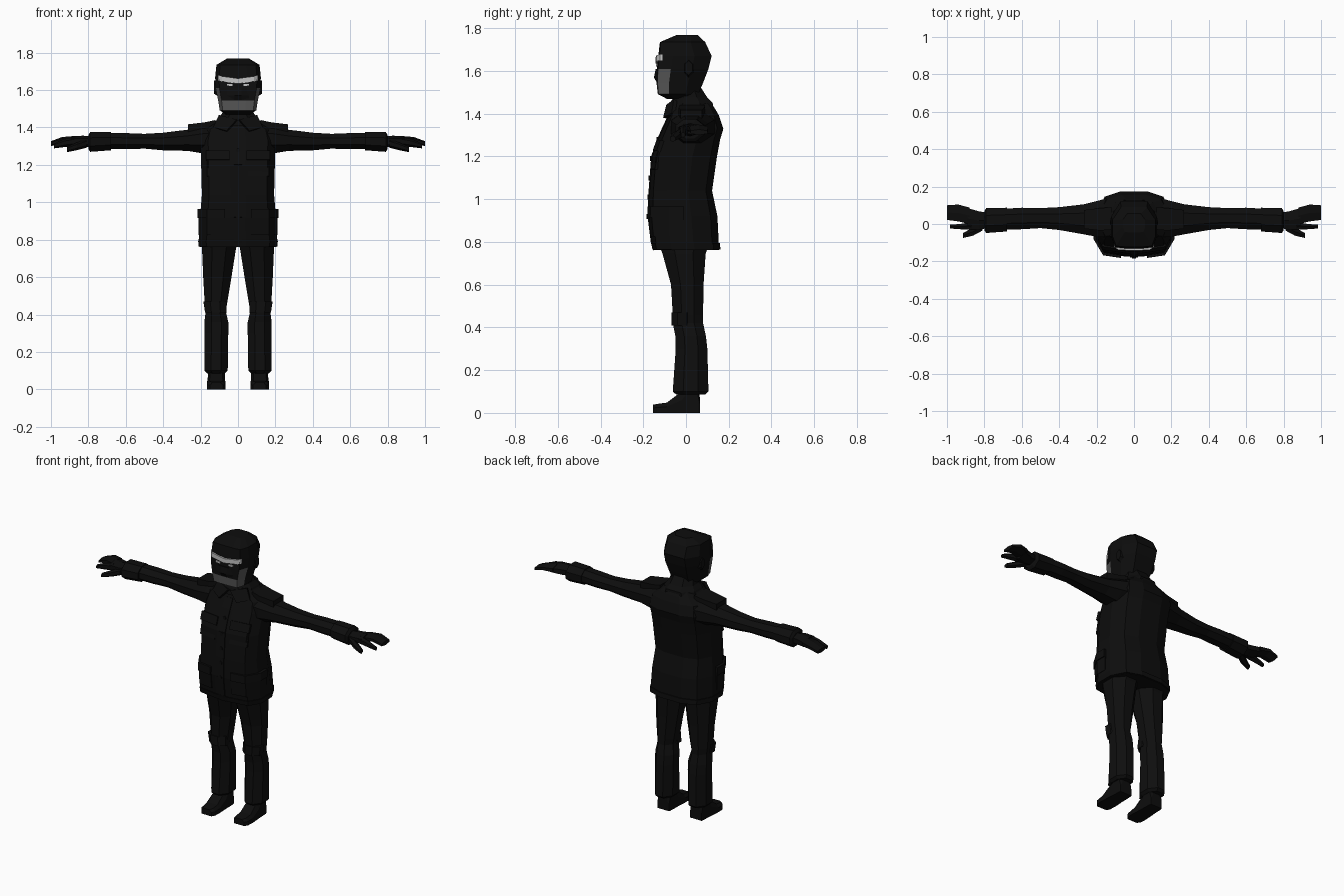
import bpy, math
from mathutils import Vector

if "Cube" in bpy.data.objects:
    bpy.data.objects.remove(bpy.data.objects["Cube"])


def material(name, r, g, b):
    m = bpy.data.materials.new(name)
    m.diffuse_color = (r, g, b, 1)
    m.use_nodes = True
    m.node_tree.nodes["Principled BSDF"].inputs["Base Color"].default_value = m.diffuse_color
    return m


BLACK = material("black cloth", 0.004, 0.004, 0.004)
TROUSER = material("black trouser", 0.0045, 0.0045, 0.0045)
GREY = material("mask grey", 0.1, 0.1, 0.1)
WHITE = material("goggle white", 0.55, 0.55, 0.55)


def loft(name, rings, mats, mirror=False, rule=None):
    """Skin a list of equal-length rings and cap both ends."""
    n = len(rings[0])
    verts = [p for r in rings for p in r]
    faces = [list(range(n))[::-1], list(range(len(verts) - n, len(verts)))]
    for i in range(len(rings) - 1):
        for j in range(n):
            k = (j + 1) % n
            faces.append([i * n + j, i * n + k, (i + 1) * n + k, (i + 1) * n + j])
    me = bpy.data.meshes.new(name)
    me.from_pydata(verts, [], faces)
    for m in mats:
        me.materials.append(m)
    if rule:
        for p in me.polygons:
            p.material_index = rule(p.center)
    ob = bpy.data.objects.new(name, me)
    bpy.context.collection.objects.link(ob)
    bpy.context.view_layer.objects.active = ob
    bpy.ops.object.mode_set(mode='EDIT')
    bpy.ops.mesh.select_all(action='SELECT')
    bpy.ops.mesh.normals_make_consistent(inside=False)
    bpy.ops.object.mode_set(mode='OBJECT')
    if mirror:
        ob.modifiers.new("mirror", 'MIRROR').merge_threshold = 0.0001
    return ob


def oval(a0, a1, b0, b1, n=8):
    """Flat-sided polygon filling a rectangle, as (a, b) pairs."""
    s = 1 / math.cos(math.pi / n)
    out = []
    for i in range(n):
        t = 2 * math.pi * (i + 0.5) / n
        out.append(((a0 + a1) / 2 + (a1 - a0) / 2 * s * math.cos(t),
                    (b0 + b1) / 2 + (b1 - b0) / 2 * s * math.sin(t)))
    return out


def along_x(x, y0, y1, z0, z1, n=8):
    return [(x, a, b) for a, b in oval(y0, y1, z0, z1, n)]


def along_z(z, x0, x1, y0, y1, n=8):
    return [(a, b, z) for a, b in oval(x0, x1, y0, y1, n)]


def section(half, z, w, yf, yb):
    """Symmetric body section; half lists (width share, depth share)."""
    side = [(w * u, yf + (yb - yf) * t, z) for u, t in half]
    return side + [(-x, y, z) for x, y, z in reversed(side)]


def plate(name, corners, thick, mat, mirror=False):
    """Thin plate from corner points, thickened towards the front."""
    back = [Vector(c) for c in corners]
    nrm = (back[1] - back[0]).cross(back[2] - back[0]).normalized()
    if nrm.y > 0:
        nrm = -nrm
    return loft(name, [[tuple(p - nrm * 0.01) for p in back],
                       [tuple(p + nrm * thick) for p in back]], [mat], mirror)


# Jacket body
BODY = [(0.2, 0), (0.8, 0.06), (1, 0.28), (1, 0.62), (0.78, 0.9), (0.35, 1)]
TORSO = [(0.762, .205, -.15, .155), (0.80, .21, -.16, .153), (0.92, .203, -.175, .147),
         (1.04, .193, -.17, .122), (1.20, .197, -.158, .145), (1.28, .198, -.13, .16),
         (1.33, .20, -.108, .175), (1.39, .185, -.08, .155), (1.425, .13, -.068, .135),
         (1.46, .085, -.06, .11)]
loft("jacket_body", [section(BODY, *r) for r in TORSO], [BLACK])
loft("jacket_hem", [section(BODY, z, w, f, b) for z, w, f, b in
                    [(.765, .211, -.157, .161), (.795, .213, -.163, .159)]], [BLACK])


def front(z):
    """Front depth of the jacket at a height."""
    for a, b in zip(TORSO, TORSO[1:]):
        if a[0] <= z <= b[0]:
            return a[2] + (b[2] - a[2]) * (z - a[0]) / (b[0] - a[0])
    return TORSO[-1][2]


# Collar and neck
NECK = [(0.5, 0), (1, 0.3), (1, 0.7), (0.5, 1)]
loft("collar", [section(NECK, *r) for r in [(1.41, .125, -.085, .13), (1.45, .105, -.075, .125),
                                            (1.475, .085, -.06, .10), (1.53, .07, -.05, .065)]], [BLACK])
plate("collar_flap", [(.005, -.085, 1.44), (.10, -.05, 1.465), (.13, -.06, 1.40), (.06, -.10, 1.38)],
      .008, BLACK, True)

# Placket, buttons, pockets
for i, (a, b) in enumerate(zip(TORSO[:7], TORSO[1:8])):
    plate("placket_%d" % i, [(-.022, a[2], a[0]), (.022, a[2], a[0]),
                             (.022, b[2], b[0]), (-.022, b[2], b[0])], .005, BLACK)
for i in range(5):
    z = 0.92 + i * 0.09
    loft("button_%d" % i, [[(x, front(z) - d, zz) for x, zz in oval(-.01, .01, z - .01, z + .01, 6)]
                           for d in (0, .009)], [BLACK])
for name, x0, x1, z0, z1, d in [("chest_pocket", .05, .165, 1.14, 1.26, .004),
                                ("chest_pocket_flap", .045, .17, 1.225, 1.275, .009)]:
    plate(name, [(x0, front(z0) + .002, z0), (x1, front(z0) + .02, z0),
                 (x1, front(z1) + .02, z1), (x0, front(z1) + .002, z1)], d, BLACK, True)
for name, z0, z1, g in [("hip_pocket", .825, .95, .006), ("hip_pocket_flap", .915, .965, .012)]:
    loft(name, [[(.07, front(z) - g * .6, z), (.165, front(z) + .014 - g * .6, z),
                 (.205 + g, -.08, z), (.205 + g, -.01, z), (.15, -.02, z), (.07, -.10, z)]
                for z in (z0, z1)], [BLACK], True)

# Sleeves, shoulder straps and cuffs
loft("sleeve", [along_x(*r) for r in [(.10, -.07, .15, 1.26, 1.42), (.19, -.07, .125, 1.262, 1.41),
                                      (.27, -.055, .105, 1.275, 1.388), (.40, -.032, .09, 1.278, 1.372),
                                      (.50, -.022, .085, 1.287, 1.366), (.60, -.028, .087, 1.284, 1.37),
                                      (.72, -.03, .08, 1.285, 1.372)]], [BLACK], True)
loft("shoulder_strap", [along_x(.12, -.03, .09, 1.405, 1.44, 4), along_x(.18, -.035, .085, 1.395, 1.427, 4),
                        along_x(.268, -.025, .075, 1.375, 1.417, 4)], [BLACK], True)
loft("cuff", [along_x(.68, -.04, .087, 1.278, 1.376), along_x(.79, -.048, .085, 1.27, 1.376),
              along_x(.80, -.035, .07, 1.285, 1.36)], [BLACK], True)

# Gloves
loft("palm", [along_x(.78, -.02, .06, 1.30, 1.35, 6), along_x(.83, -.032, .068, 1.298, 1.352, 6),
              along_x(.89, -.026, .085, 1.305, 1.35, 6)], [BLACK], True)
loft("fingers", [along_x(.88, .0, .088, 1.31, 1.35, 6), along_x(.94, .014, .104, 1.317, 1.347, 6),
                 along_x(1.0, .022, .10, 1.302, 1.325, 6)], [BLACK], True)
loft("index_finger", [along_x(.87, -.03, .01, 1.305, 1.347, 6), along_x(.93, -.028, .0, 1.298, 1.335, 6),
                      along_x(.985, -.024, -.004, 1.29, 1.312, 6)], [BLACK], True)
loft("thumb", [along_x(.81, -.035, .01, 1.295, 1.335, 6), along_x(.86, -.062, -.02, 1.282, 1.318, 6),
               along_x(.915, -.075, -.048, 1.27, 1.295, 6)], [BLACK], True)

# Trousers
loft("trouser_leg", [along_z(*r) for r in [(.80, 0, .19, -.13, .11), (.745, .012, .192, -.11, .092),
                                           (.60, .035, .186, -.07, .082), (.46, .058, .178, -.062, .08),
                                           (.42, .066, .172, -.062, .08), (.36, .052, .18, -.05, .093),
                                           (.30, .052, .18, -.048, .10), (.10, .055, .18, -.062, .105),
                                           (.085, .07, .165, -.045, .09)]], [TROUSER], True)
loft("knee_patch", [along_z(.47, .062, .185, -.068, .03), along_z(.41, .06, .176, -.067, .03)],
     [TROUSER], True)

# Boots
loft("boot", [[(x0, y, 0), (x1, y, 0), (x1, y, h * .6), (x1 - .015, y, h), (x0 + .015, y, h), (x0, y, h * .6)]
              for y, x0, x1, h in [(-.155, .08, .15, .038), (-.135, .068, .165, .042), (-.09, .066, .167, .048),
                                   (-.02, .07, .162, .10), (.0, .07, .16, .14), (.055, .072, .158, .14),
                                   (.065, .075, .155, .07)]], [BLACK], True)

# Head with hood and grey mask panels
HEAD = [(0.4, 0), (0.83, 0.02), (1, 0.27), (1, 0.68), (0.6, 1)]


def mask(c):
    jaw = 1.492 < c.z < 1.545 and c.y < -.08
    cheek = 1.545 <= c.z < 1.61 and c.y < -.09 and abs(c.x) > .088
    return 1 if jaw or cheek else 0


loft("head", [section(HEAD, *r) for r in [(1.47, .065, -.09, .05), (1.492, .098, -.132, .058),
                                          (1.545, .106, -.138, .08), (1.61, .12, -.136, .105),
                                          (1.67, .122, -.130, .12), (1.735, .115, -.122, .09),
                                          (1.768, .06, -.045, .055)]], [BLACK, GREY], rule=mask)
loft("ear", [along_x(.11, -.01, .035, 1.575, 1.65, 6), along_x(.128, -.005, .03, 1.585, 1.645, 6)],
     [BLACK], True)

# Nose cover, goggle band and eye glints
loft("nose_cover", [[(-.075, -.13, z), (.075, -.13, z), (.02, y, z), (-.02, y, z)]
                    for z, y in [(1.548, -.138), (1.57, -.15), (1.61, -.142)]], [BLACK])
loft("goggle_band", [[(x, y, z - .014), (x, y, z + .014), (x, y + .02, z + .014), (x, y + .02, z - .014)]
                     for x, y, z in [(-.106, -.122, 1.664), (-.085, -.138, 1.66), (0, -.143, 1.648),
                                     (.085, -.138, 1.66), (.106, -.122, 1.664)]], [WHITE])
plate("eye_glint", [(.03, -.134, 1.622), (.06, -.134, 1.624), (.06, -.134, 1.634), (.03, -.134, 1.632)],
      .006, WHITE, True)
